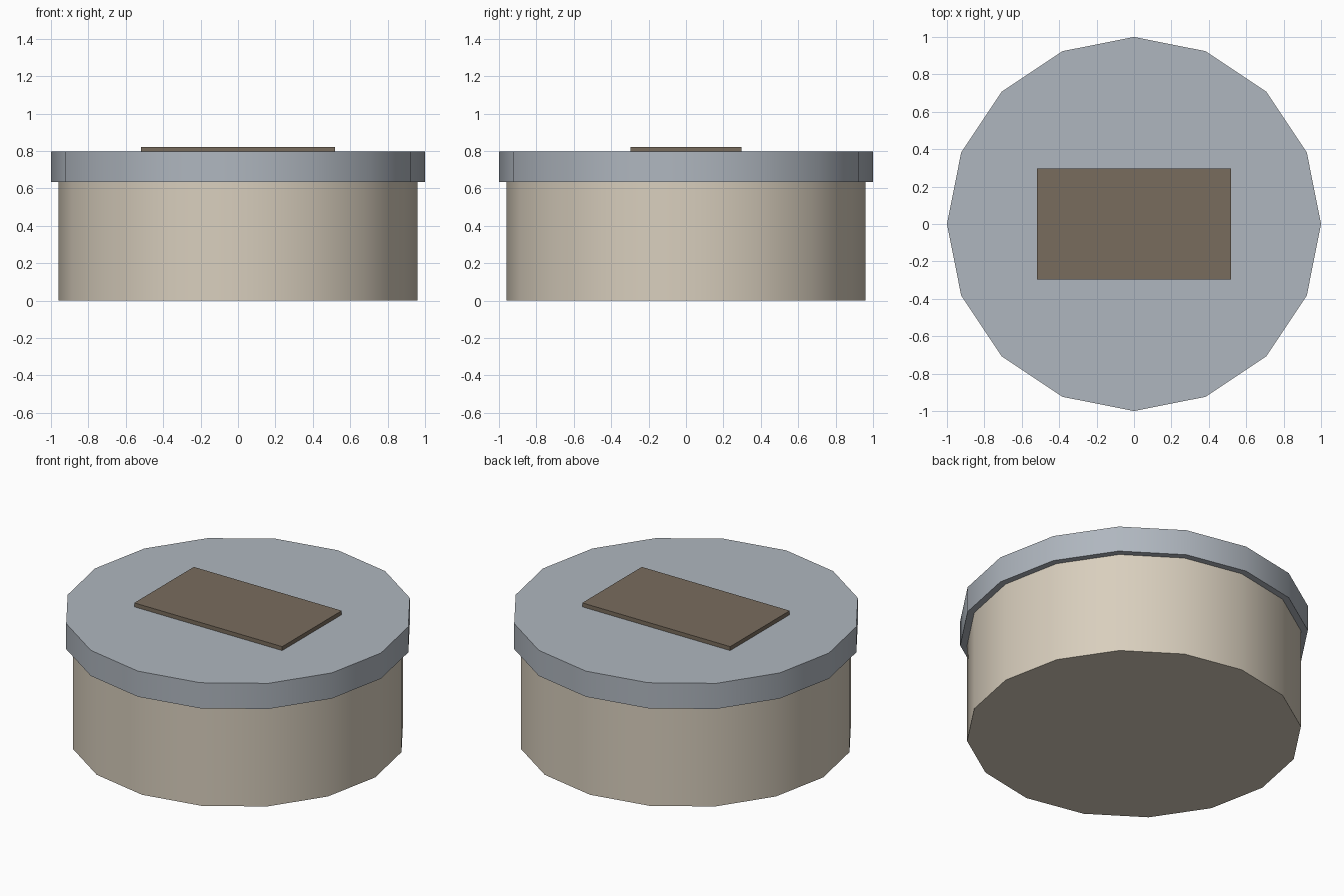
import bpy
import math

cube = bpy.data.objects.get("Cube")
if cube:
    bpy.data.objects.remove(cube, do_unlink=True)


def make_material(name, rgb):
    mat = bpy.data.materials.new(name)
    mat.use_nodes = True
    color = (*rgb, 1.0)
    mat.diffuse_color = color
    mat.node_tree.nodes["Principled BSDF"].inputs["Base Color"].default_value = color
    return mat


def drum(name, radius, bottom, top, mat):
    """Sixteen-sided drum with smooth walls and crisp rims."""
    bpy.ops.mesh.primitive_cylinder_add(
        vertices=16, radius=radius, depth=top - bottom,
        location=(0, 0, (bottom + top) / 2))
    obj = bpy.context.object
    obj.name = name
    obj.data.materials.append(mat)
    bpy.ops.object.shade_smooth_by_angle(angle=math.radians(30))
    return obj


beige = make_material("warm beige", (0.69, 0.62, 0.51))
grey = make_material("blue grey", (0.43, 0.47, 0.52))
brown = make_material("dull brown", (0.19, 0.15, 0.11))

# Container body and its overhanging lid
drum("body", 0.96, 0.0, 0.64, beige)
drum("lid", 1.0, 0.635, 0.797, grey)

# Flat rectangular plate on the lid
bpy.ops.mesh.primitive_cube_add(size=1, location=(0, 0, 0.807))
plate = bpy.context.object
plate.name = "top_plate"
plate.scale = (1.035, 0.595, 0.03)
bpy.ops.object.transform_apply(location=False, rotation=False, scale=True)
plate.data.materials.append(brown)
